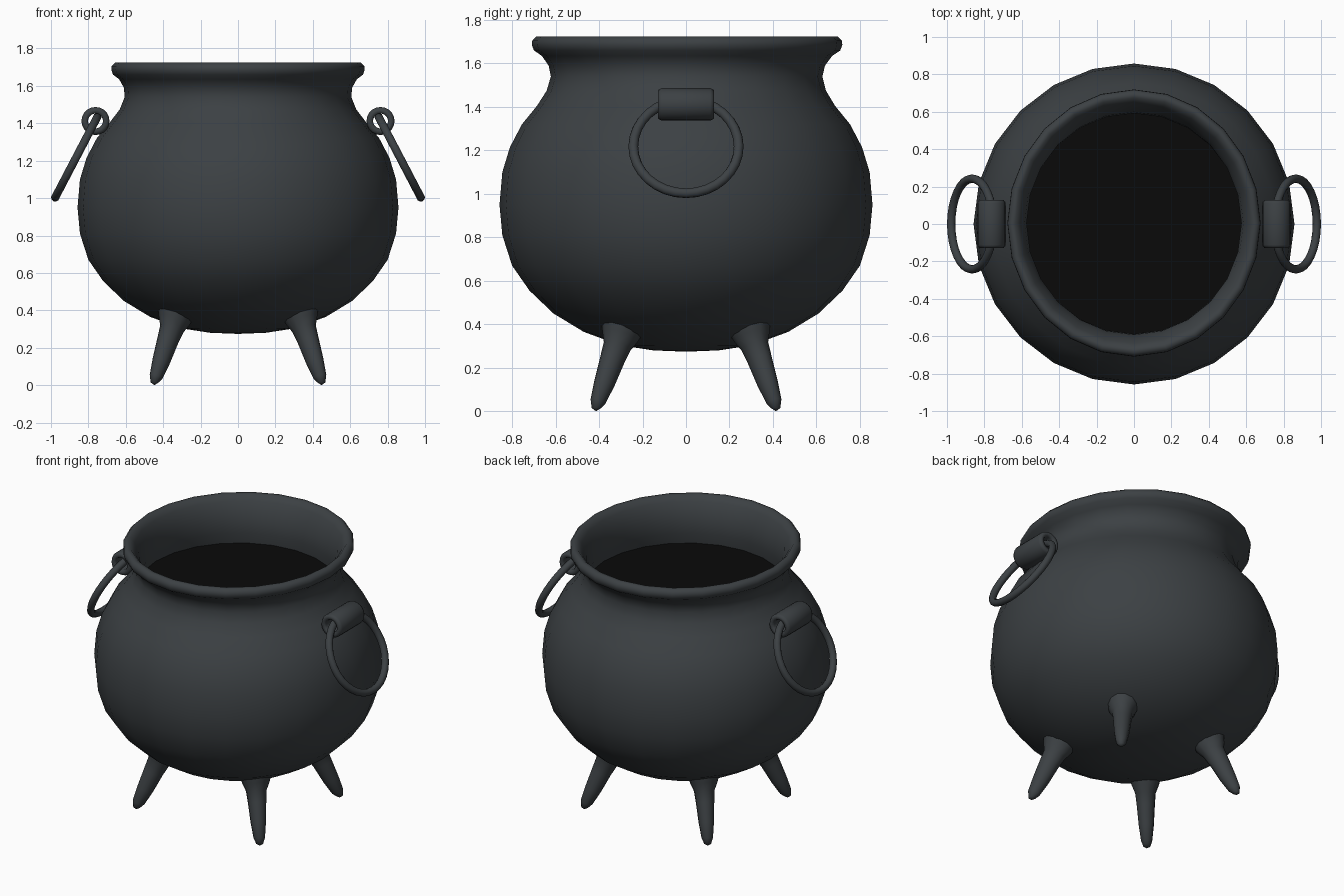
import bpy, bmesh, math
from mathutils import Vector

if "Cube" in bpy.data.objects:
    bpy.data.objects.remove(bpy.data.objects["Cube"])


def material(name, color):
    m = bpy.data.materials.new(name)
    m.diffuse_color = (*color, 1)
    m.use_nodes = True
    m.node_tree.nodes["Principled BSDF"].inputs["Base Color"].default_value = m.diffuse_color
    return m


iron = material("iron", (0.045, 0.052, 0.057))
black = material("dark_inside", (0.003, 0.003, 0.003))


def finish(bm, name, mat, angle=60):
    bmesh.ops.recalc_face_normals(bm, faces=bm.faces)
    me = bpy.data.meshes.new(name)
    bm.to_mesh(me)
    bm.free()
    ob = bpy.data.objects.new(name, me)
    bpy.context.collection.objects.link(ob)
    me.materials.append(mat)
    bpy.context.view_layer.objects.active = ob
    ob.select_set(True)
    bpy.ops.object.shade_smooth_by_angle(angle=math.radians(angle))
    ob.select_set(False)
    return ob


def bridge(bm, a, b):
    n = len(a)
    for i in range(n):
        j = (i + 1) % n
        bm.faces.new((a[i], a[j], b[j], b[i]))


def pot_ring(bm, r, z, n=24):
    # neck and rim are slightly wider front to back
    k = min(max((z - 1.4) / 0.25, 0), 1)
    return [bm.verts.new((r * math.cos(t), r * (1 + 0.055 * k) * math.sin(t) + 0.005 * k, z))
            for t in (2 * math.pi * i / n for i in range(n))]


# Pot: outer wall, rolled rim and inner neck
profile = [(0.15, 0.28), (0.30, 0.303), (0.47, 0.365), (0.61, 0.45), (0.72, 0.555),
           (0.80, 0.67), (0.845, 0.81), (0.858, 0.95), (0.845, 1.10), (0.81, 1.215),
           (0.755, 1.32), (0.685, 1.405), (0.632, 1.475), (0.606, 1.54), (0.61, 1.59),
           (0.635, 1.635), (0.668, 1.66), (0.677, 1.685), (0.675, 1.705), (0.658, 1.724),
           (0.635, 1.722), (0.61, 1.69), (0.585, 1.635), (0.574, 1.57), (0.577, 1.50), (0.595, 1.43)]
bm = bmesh.new()
rings = [pot_ring(bm, r, z) for r, z in profile]
for a, b in zip(rings, rings[1:]):
    bridge(bm, a, b)
tip = bm.verts.new((0, 0, 0.274))
for i in range(24):
    bm.faces.new((tip, rings[0][(i + 1) % 24], rings[0][i]))
finish(bm, "pot", iron, 80)

# Dark surface inside the neck
bm = bmesh.new()
bm.faces.new(pot_ring(bm, 0.595, 1.43))
finish(bm, "dark_surface", black)


# Four splayed legs with flared roots
def leg(name, sx, sy):
    path = [(0.33, 0.29, 0.40, 0.10), (0.342, 0.303, 0.345, 0.082), (0.354, 0.316, 0.30, 0.062),
            (0.375, 0.338, 0.24, 0.055), (0.41, 0.375, 0.13, 0.046), (0.438, 0.405, 0.045, 0.034),
            (0.445, 0.412, 0.015, 0.022)]
    bm = bmesh.new()
    loops = [[bm.verts.new((sx * (x + r * math.cos(t)), sy * (y + r * math.sin(t)),
                            z + 0.3 * r * (math.cos(t) + math.sin(t)) * (z > 0.03)))
              for t in (math.tau * i / 12 for i in range(12))] for x, y, z, r in path]
    for a, b in zip(loops, loops[1:]):
        bridge(bm, a, b)
    end = bm.verts.new((sx * 0.447, sy * 0.414, 0.0))
    for i in range(12):
        bm.faces.new((end, loops[-1][i], loops[-1][(i + 1) % 12]))
    bm.faces.new(loops[0])
    finish(bm, name, iron, 80)


for fy, sy in (("front", -1), ("back", 1)):
    for fx, sx in (("left", -1), ("right", 1)):
        leg(f"{fy}_{fx}_leg", sx, sy)


# Curled lug: hollow sleeve along y with rounded edges
def lug(name, s):
    section = [(0.040, -0.115), (0.046, -0.128), (0.066, -0.128), (0.075, -0.112),
               (0.075, 0.112), (0.066, 0.128), (0.046, 0.128), (0.040, 0.115)]
    bm = bmesh.new()
    loops = [[bm.verts.new((s * (0.762 + r * math.cos(t)), y, 1.412 + r * math.sin(t)))
              for r, y in section] for t in (math.tau * i / 20 for i in range(20))]
    for i in range(20):
        bridge(bm, loops[i], loops[(i + 1) % 20])
    finish(bm, name, iron, 80)


# Hanging ring handles resting outward
def ring(name, s):
    tilt = math.radians(62.4)
    bpy.ops.mesh.primitive_torus_add(
        major_radius=0.2425, minor_radius=0.0225, major_segments=32, minor_segments=10,
        location=(s * 0.865, 0, 1.218), rotation=(0, tilt if s > 0 else math.pi - tilt, 0))
    ob = bpy.context.object
    ob.name = name
    ob.data.materials.append(iron)
    bpy.ops.object.shade_smooth_by_angle(angle=math.radians(80))
    ob.select_set(False)


for side, s in (("left", -1), ("right", 1)):
    lug(side + "_lug", s)
    ring(side + "_ring_handle", s)
